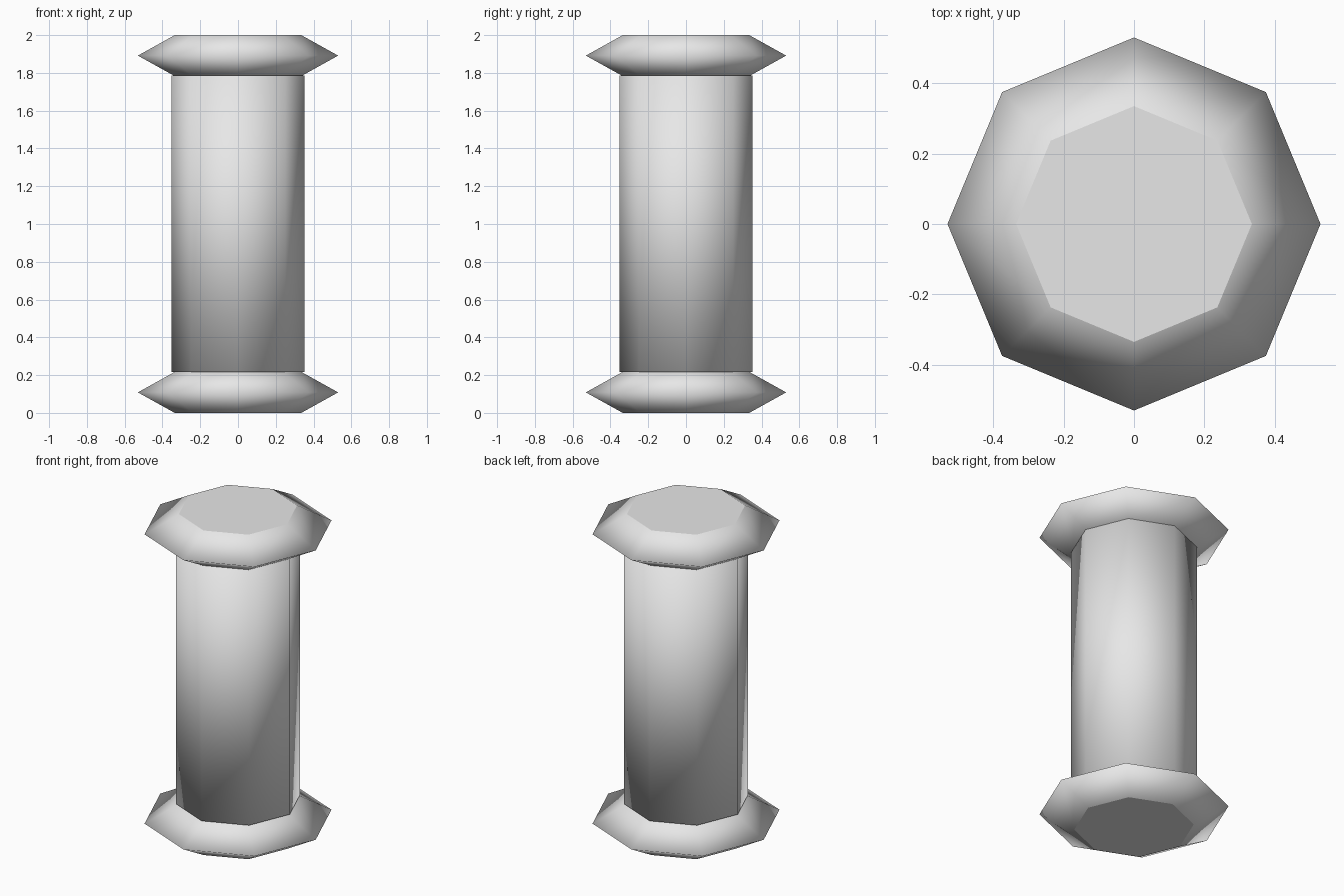
import bpy
import bmesh
from math import cos, sin, pi

if "Cube" in bpy.data.objects:
    bpy.data.objects.remove(bpy.data.objects["Cube"])

SIDES = 8

grey = bpy.data.materials.new("light_grey")
grey.use_nodes = True
colour = (0.8, 0.8, 0.8, 1)
grey.diffuse_color = colour
grey.node_tree.nodes["Principled BSDF"].inputs["Base Color"].default_value = colour


def turned_part(name, profile, smooth_caps):
    """Octagonal solid through (radius, height) points, closed at both ends."""
    bm = bmesh.new()
    rings = []
    for radius, z in profile:
        angles = [2 * pi * i / SIDES for i in range(SIDES)]
        rings.append([bm.verts.new((radius * cos(a), radius * sin(a), z)) for a in angles])
    for low, high in zip(rings, rings[1:]):
        for i in range(SIDES):
            j = (i + 1) % SIDES
            bm.faces.new((low[i], low[j], high[j], high[i])).smooth = True
    for cap in (rings[0][::-1], rings[-1]):
        face = bm.faces.new(cap)
        face.smooth = smooth_caps
        for edge in face.edges:
            edge.smooth = smooth_caps
    mesh = bpy.data.meshes.new(name)
    bm.to_mesh(mesh)
    bm.free()
    mesh.materials.append(grey)
    obj = bpy.data.objects.new(name, mesh)
    bpy.context.collection.objects.link(obj)
    return obj


# Shaft, softly shaded over its hidden ends
turned_part("shaft", [(0.353, 0.217), (0.353, 1.787)], True)

# Flared rims with flat outer faces
for name, base in (("bottom_rim", 0.0), ("top_rim", 1.783)):
    rim = [(0.335, base), (0.53, base + 0.1085), (0.335, base + 0.217)]
    turned_part(name, rim, False)
